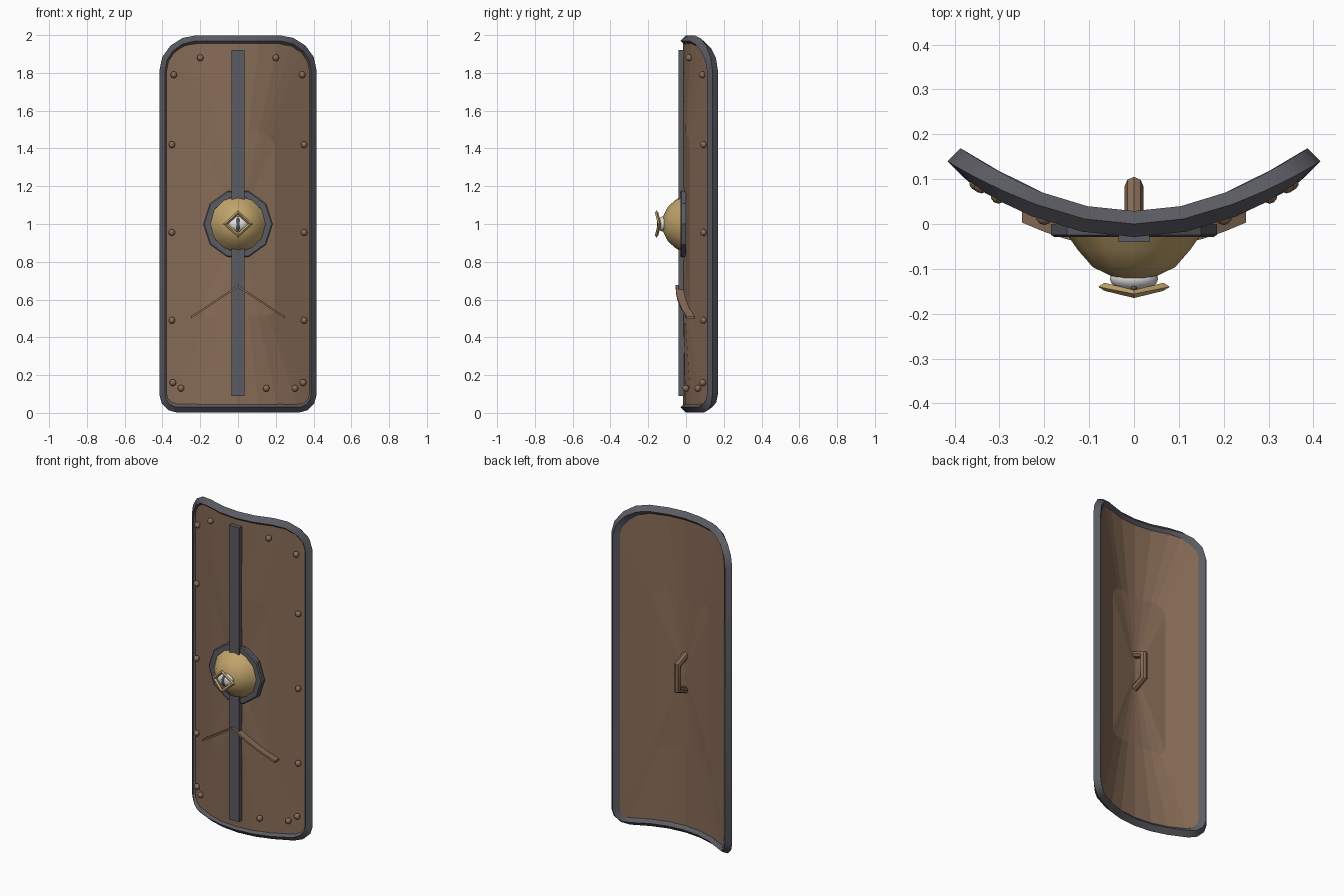
import bpy, bmesh, math
from mathutils import Vector

if "Cube" in bpy.data.objects:
    bpy.data.objects.remove(bpy.data.objects["Cube"])

def mat(name, c):
    m = bpy.data.materials.new(name)
    m.diffuse_color = (*c, 1)
    m.use_nodes = True
    m.node_tree.nodes["Principled BSDF"].inputs["Base Color"].default_value = m.diffuse_color
    return m

BROWN = mat("brown_leather", (0.245, 0.15, 0.095))
GREY = mat("dark_iron", (0.105, 0.105, 0.125))
GOLD = mat("dull_gold", (0.53, 0.37, 0.15))
WHITE = mat("eye_white", (0.75, 0.75, 0.76))

def bow(x):
    """Depth of the shield's curve at x."""
    return 0.14 * (x / 0.387) ** 2

def make(name, verts, faces, material, smooth=None):
    me = bpy.data.meshes.new(name)
    me.from_pydata([tuple(v) for v in verts], [], faces)
    bm = bmesh.new()
    bm.from_mesh(me)
    bmesh.ops.recalc_face_normals(bm, faces=bm.faces)
    bm.to_mesh(me)
    bm.free()
    me.materials.append(material)
    ob = bpy.data.objects.new(name, me)
    bpy.context.collection.objects.link(ob)
    if smooth:
        bpy.ops.object.select_all(action='DESELECT')
        ob.select_set(True)
        bpy.context.view_layer.objects.active = ob
        bpy.ops.object.shade_smooth_by_angle(angle=math.radians(smooth))
    return ob

def tube(name, path, r, sides, ref, closed, material, smooth=None):
    pts = [Vector(p) for p in path]
    n, verts, faces = len(pts), [], []
    for i, p in enumerate(pts):
        a = (p - pts[i - 1]).normalized() if closed or i > 0 else None
        b = (pts[(i + 1) % n] - p).normalized() if closed or i < n - 1 else a
        a = a or b
        t = (a + b).normalized()
        u = t.cross(Vector(ref)).normalized()
        v = u.cross(t)
        miter = 1 / max(t.dot(a), 0.5)
        # widen only along the axis that lies in the plane of the bend
        for k in range(sides):
            g = 2 * math.pi * k / sides
            verts.append(p + u * r * miter * math.cos(g) + v * r * math.sin(g))
    for i in range(n if closed else n - 1):
        j = (i + 1) % n
        for k in range(sides):
            l = (k + 1) % sides
            faces.append((i * sides + k, i * sides + l, j * sides + l, j * sides + k))
    if not closed:
        faces += [tuple(range(sides)), tuple(range((n - 1) * sides, n * sides))]
    return make(name, verts, faces, material, smooth)

def lathe(name, profile, sides, material, smooth=None, closed=False):
    """Turn (radius, y) points around the boss axis at z = 1."""
    m, verts, faces = len(profile), [], []
    for i in range(sides):
        g = 2 * math.pi * i / sides
        verts += [(r * math.cos(g), y, 1 + r * math.sin(g)) for r, y in profile]
    for i in range(sides):
        j = (i + 1) % sides
        for k in range(m if closed else m - 1):
            l = (k + 1) % m
            faces.append((i * m + k, i * m + l, j * m + l, j * m + k))
    if not closed:
        faces.append(tuple(i * m + m - 1 for i in range(sides)))
    return make(name, verts, faces, material, smooth)

def box(name, x0, x1, y0, y1, z0, z1, material):
    v = [(x, y, z) for x in (x0, x1) for y in (y0, y1) for z in (z0, z1)]
    f = [(0, 1, 3, 2), (4, 5, 7, 6), (0, 1, 5, 4), (2, 3, 7, 6), (0, 2, 6, 4), (1, 3, 7, 5)]
    return make(name, v, f, material)

def ball(name, loc, scale, seg, rings, material):
    bm = bmesh.new()
    bmesh.ops.create_uvsphere(bm, u_segments=seg, v_segments=rings, radius=1)
    verts = [(loc[0] + v.co.x * scale[0], loc[1] + v.co.y * scale[1],
              loc[2] + v.co.z * scale[2]) for v in bm.verts]
    faces = [tuple(v.index for v in f.verts) for f in bm.faces]
    bm.free()
    return make(name, verts, faces, material, 60)

# Outline: small bottom corners, larger top corners, sampled along the bow
W, ZB, ZT = 0.387, 0.03, 1.97
half = [(0, ZB), (0.11, ZB), (0.21, ZB)]
for i in range(4):
    g = math.radians(-90 + 30 * i)
    half.append((W - 0.07 + 0.07 * math.cos(g), ZB + 0.07 + 0.07 * math.sin(g)))
for i in range(5):
    g = math.radians(22.5 * i)
    half.append((W - 0.17 + 0.17 * math.cos(g), ZT - 0.16 + 0.16 * math.sin(g)))
half += [(0.11, ZT), (0, ZT)]
outline = half + [(-x, z) for x, z in half[-2:0:-1]]

# Shield board: fan with one middle ring, front and back skins
n, verts, faces = len(outline), [], []
for off in (-0.015, 0.01):
    base = len(verts)
    verts.append((0, off, 1))
    for s in (0.5, 1):
        verts += [(x * s, bow(x * s) + off, 1 + (z - 1) * s) for x, z in outline]
    for i in range(n):
        a, b = base + 1 + i, base + 1 + (i + 1) % n
        faces += [(base, a, b), (a, a + n, b + n, b)]
step = 2 * n + 1
for i in range(n):
    a, b = n + 1 + i, n + 1 + (i + 1) % n
    faces.append((a, b, b + step, a + step))
make("shield_board", verts, faces, BROWN)

# Metal rim
tube("rim", [(x, bow(x), z) for x, z in outline], 0.029, 4, (0, 1, 0), True, GREY, 60)

# Centre strips above and below the boss
box("upper_strip", -0.035, 0.035, -0.04, -0.008, 1.13, 1.92, GREY)
box("lower_strip", -0.035, 0.035, -0.04, -0.008, 0.09, 0.87, GREY)

# Boss ring and dome
lathe("boss_ring", [(0.185, 0.0), (0.185, -0.024), (0.178, -0.029), (0.145, -0.029), (0.14, 0.0)],
      10, GREY, None, True)
lathe("boss_dome", [(0.147, -0.01), (0.147, -0.027), (0.125, -0.058), (0.092, -0.096),
                    (0.043, -0.12)], 12, GOLD, 30)

# Eye with slit pupil and bent diamond frame
ball("eye", (0, -0.122, 1), (0.054, 0.028, 0.04), 16, 10, WHITE)
ball("pupil", (0, -0.142, 1), (0.011, 0.011, 0.034), 8, 8, GREY)
tube("eye_frame", [(0.066, -0.14, 1), (0, -0.156, 1.06), (-0.066, -0.14, 1), (0, -0.156, 0.94)],
     0.009, 4, (0, 1, 0), True, GOLD)

# Chevron straps following the bow
for side, label in ((-1, "left"), (1, "right")):
    verts, faces = [], []
    for i in range(6):
        x = 0.25 * i / 5
        z = 0.67 - 0.165 * i / 5
        for dy, dz in ((-0.055, 0.006), (-0.013, 0.006), (-0.013, -0.006), (-0.055, -0.006)):
            verts.append((side * x, bow(x) + dy, z + dz))
    for i in range(5):
        for k in range(4):
            l = (k + 1) % 4
            faces.append((4 * i + k, 4 * i + l, 4 * i + 4 + l, 4 * i + 4 + k))
    faces += [(0, 1, 2, 3), (20, 21, 22, 23)]
    make(label + "_chevron_strap", verts, faces, BROWN)

# Studs
spots = [(s * x, z) for s in (-1, 1) for x, z in
         ((0.2, 1.88), (0.34, 1.79), (0.35, 1.42), (0.35, 0.955), (0.35, 0.49),
          (0.345, 0.16), (0.302, 0.13))] + [(0.15, 0.13)]
for i, (x, z) in enumerate(spots):
    ball("stud_%02d" % (i + 1), (x, bow(x) - 0.022, z), (0.018,) * 3, 10, 6, BROWN)

# Grip on the back
tube("grip", [(0, 0.0, 1.11), (0, 0.084, 1.075), (0, 0.084, 0.925), (0, 0.0, 0.89)],
     0.021, 8, (1, 0, 0), False, BROWN, 40)
